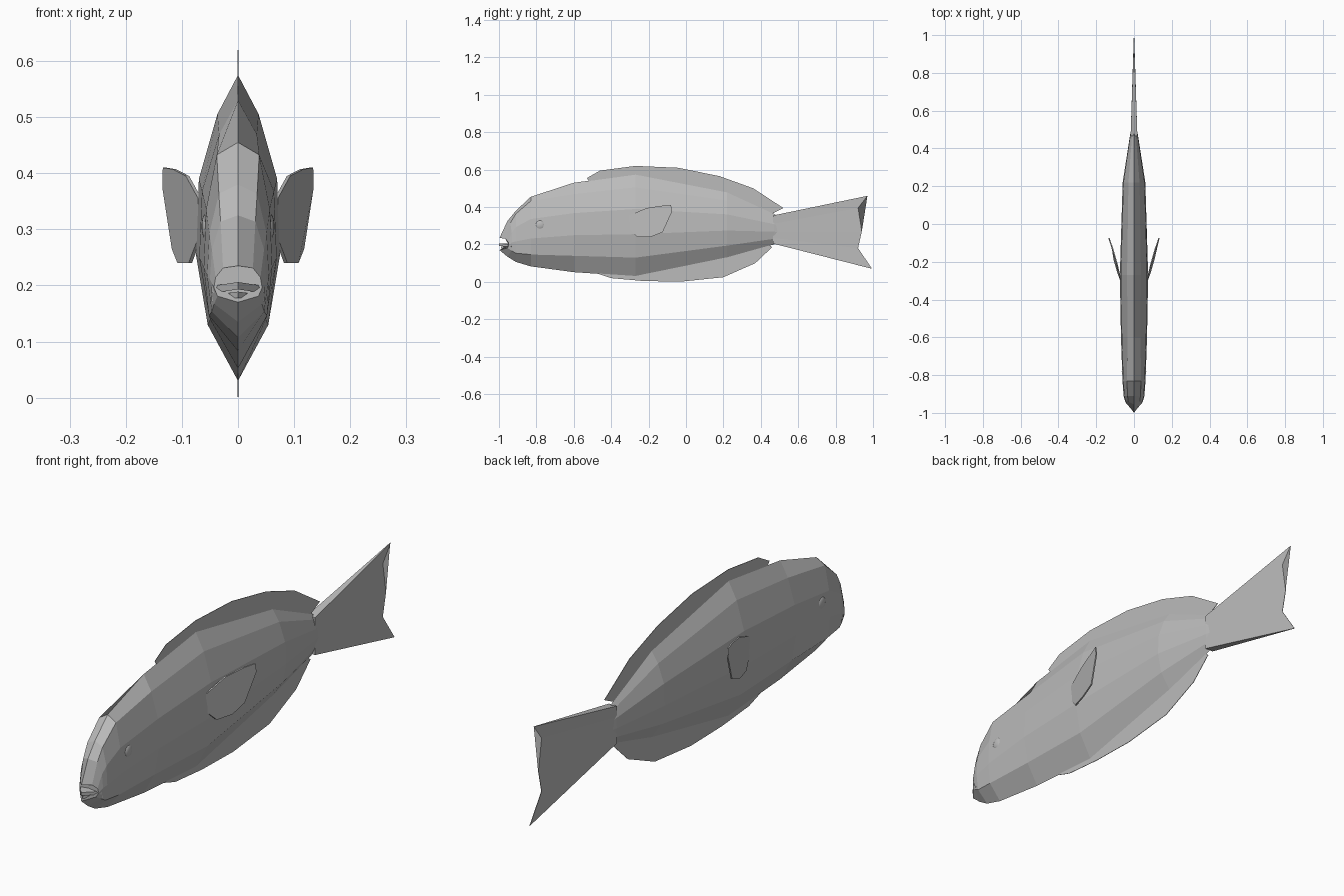
import bpy, bmesh
from math import radians

old = bpy.data.objects.get("Cube")
if old:
    bpy.data.objects.remove(old)

grey = bpy.data.materials.new("plain_grey")
grey.use_nodes = True
grey.diffuse_color = (0.5, 0.5, 0.5, 1)
grey.node_tree.nodes["Principled BSDF"].inputs["Base Color"].default_value = (0.5, 0.5, 0.5, 1)


def add_object(name, bm):
    bmesh.ops.recalc_face_normals(bm, faces=bm.faces)
    mesh = bpy.data.meshes.new(name)
    bm.to_mesh(mesh)
    bm.free()
    mesh.materials.append(grey)
    obj = bpy.data.objects.new(name, mesh)
    bpy.context.scene.collection.objects.link(obj)
    return obj


def loft(name, rings):
    bm = bmesh.new()
    loops = [[bm.verts.new(p) for p in ring] for ring in rings]
    for a, b in zip(loops, loops[1:]):
        n = len(a)
        for i in range(n):
            bm.faces.new((a[i], a[(i + 1) % n], b[(i + 1) % n], b[i]))
    bm.faces.new(loops[0])
    bm.faces.new(loops[-1])
    return add_object(name, bm)


def flat_fin(name, outline, half=0.001):
    return loft(name, [[(x, y, z) for y, z in outline] for x in (-half, half)])


# Body: a ten-sided section, wide in the middle and pointed above and below
BODY = [(0, 1), (0.49, 0.872), (0.93, 0.66), (1, 0.413), (0.72, 0.183), (0, 0)]
HEAD = [(0, 1), (0.62, 0.94), (0.93, 0.68), (1, 0.4), (0.85, 0.17), (0, 0)]


def section(y, top, bottom, width, shape, sweep=0):
    half = [(w * width, y + sweep * w, bottom + f * (top - bottom)) for w, f in shape]
    return half + [(-x, yy, z) for x, yy, z in half[-2:0:-1]]


loft("body", [
    section(-0.997, 0.235, 0.17, 0.043, HEAD, 0.05),
    section(-0.955, 0.325, 0.135, 0.05, HEAD, 0.025),
    section(-0.91, 0.38, 0.107, 0.055, HEAD),
    section(-0.83, 0.455, 0.083, 0.061, HEAD),
    section(-0.6, 0.53, 0.052, 0.069, BODY),
    section(-0.27, 0.575, 0.03, 0.075, BODY),
    section(0.22, 0.48, 0.13, 0.06, BODY),
    section(0.47, 0.365, 0.2, 0.021, BODY),
    section(0.49, 0.35, 0.21, 0.017, BODY),
])

# Lips: two thin swept ridges with a slit between them
for name, low, high, reach in (("upper_lip", 0.193, 0.206, 1.0),
                               ("lower_lip", 0.178, 0.189, 0.99)):
    rings = []
    for z in (low, high):
        rings.append([(0, -reach, z), (0.047, -reach + 0.065, z - 0.007),
                      (0, -0.9, z), (-0.047, -reach + 0.065, z - 0.007)])
    loft(name, rings)

# Flat fins on the centre line
flat_fin("dorsal_fin", [(-0.53, 0.555), (-0.46, 0.595), (-0.27, 0.62), (-0.04, 0.61),
                        (0.18, 0.565), (0.36, 0.5), (0.52, 0.395), (0.46, 0.365),
                        (0.2, 0.45), (-0.27, 0.54), (-0.5, 0.51)])
flat_fin("anal_fin", [(-0.47, 0.043), (-0.4, 0.02), (-0.23, 0.005), (-0.03, 0.001),
                      (0.2, 0.025), (0.37, 0.1), (0.46, 0.185), (0.43, 0.21),
                      (0.2, 0.15), (-0.27, 0.06)])

# Tail fin: thick at the root and thin at the trailing edge
tail_root = [(0.465, 0.355), (0.465, 0.31), (0.465, 0.27), (0.465, 0.235), (0.465, 0.205)]
tail_edge = [(0.97, 0.46), (0.92, 0.395), (0.94, 0.27), (0.92, 0.18), (0.995, 0.07)]
loft("tail_fin", [[(0.018, y, z) for y, z in tail_root] + [(-0.018, y, z) for y, z in tail_root[::-1]],
                  [(0.001, y, z) for y, z in tail_edge] + [(-0.001, y, z) for y, z in tail_edge[::-1]]])

# Side fins (x, y, z) and eyes, one of each per side
SIDE_FIN = [(0.068, -0.305, 0.355), (0.09, -0.21, 0.395), (0.113, -0.13, 0.407),
            (0.131, -0.08, 0.41), (0.132, -0.075, 0.375), (0.115, -0.125, 0.265),
            (0.105, -0.19, 0.24), (0.085, -0.26, 0.24), (0.068, -0.305, 0.285)]
for side, s in (("left", 1), ("right", -1)):
    rings = [[(s * (x + t), y, z) for x, y, z in SIDE_FIN] for t in (-0.003, 0.003)]
    loft(side + "_side_fin", rings)

    bpy.ops.mesh.primitive_uv_sphere_add(segments=16, ring_count=8, radius=1,
                                         location=(s * 0.056, -0.78, 0.305))
    eye = bpy.context.object
    eye.name = side + "_eye"
    eye.scale = (0.009, 0.024, 0.024)
    eye.data.materials.append(grey)
    bpy.ops.object.shade_smooth_by_angle(angle=radians(40))
